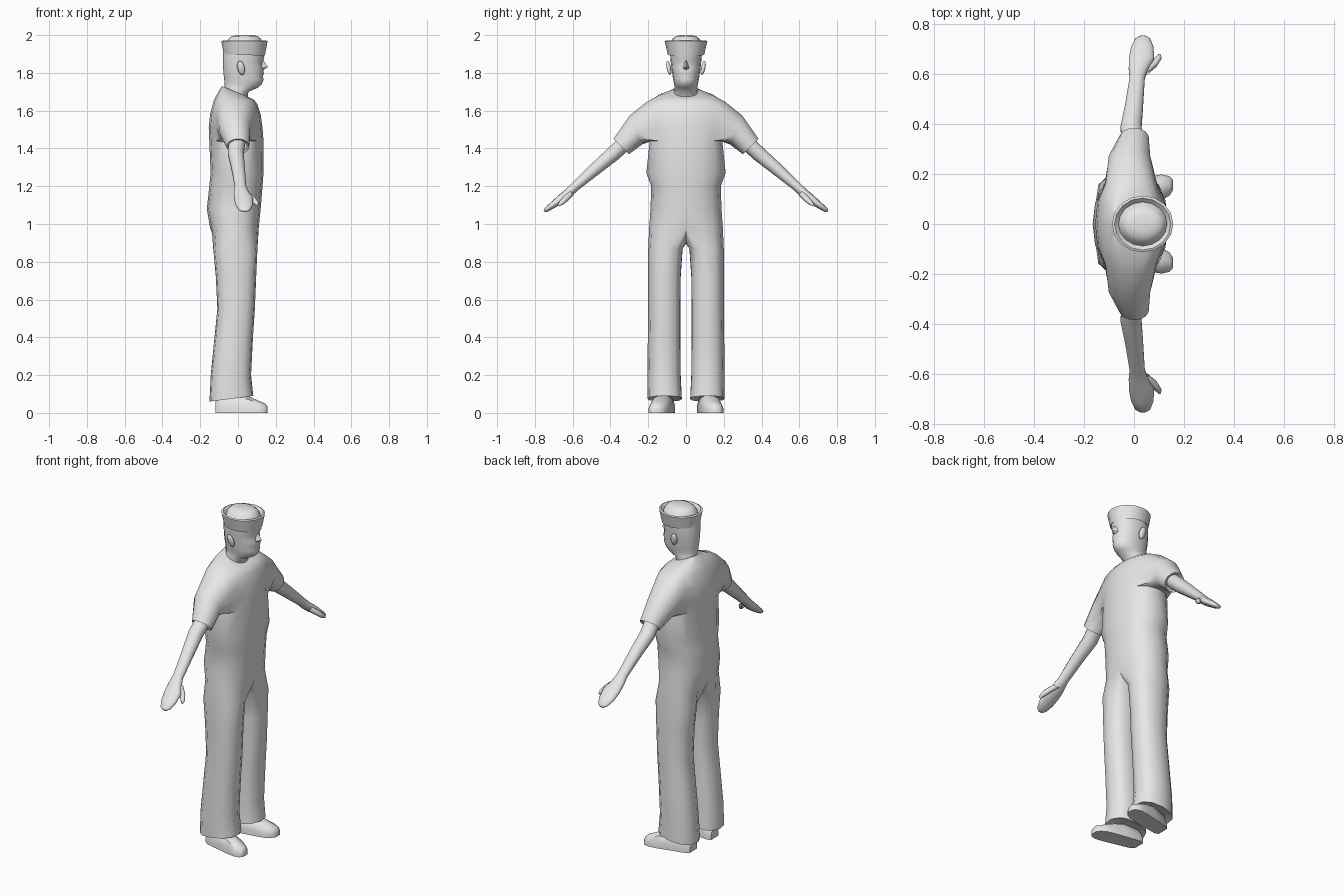
import bpy, bmesh, math
from mathutils import Vector

if "Cube" in bpy.data.objects:
    bpy.data.objects.remove(bpy.data.objects["Cube"])

grey = bpy.data.materials.new("light grey")
grey.diffuse_color = (0.8, 0.8, 0.8, 1)
grey.use_nodes = True
grey.node_tree.nodes["Principled BSDF"].inputs["Base Color"].default_value = grey.diffuse_color


def curve_pow(v, p):
    return math.copysign(abs(v) ** p, v)


def half_ring(bm, z, xb, xf, hy, tilt=0.0, n=9, p=0.85):
    """Open ring on the y >= 0 side, from front centre to back centre."""
    out = []
    for i in range(n):
        a = math.pi * i / (n - 1)
        c, s = curve_pow(math.cos(a), p), curve_pow(math.sin(a), p)
        y = 0 if i in (0, n - 1) else hy * s
        out.append(bm.verts.new(((xb + xf) / 2 + (xf - xb) / 2 * c, y, z + tilt * c)))
    return out


def tilted_ring(bm, y, z, x, rx, rt, up=(0.65, 0.76), n=14):
    """Closed ring across an arm; 'up' is its thickness direction in y, z."""
    u = Vector((0, up[0], up[1])).normalized()
    out = []
    for k in range(n):
        a = math.radians(90) + (k - 2) * math.tau / n
        c, s = math.cos(a), math.sin(a)
        out.append(bm.verts.new(Vector((x, y, z)) + Vector((-rx * -c, 0, 0)) + u * rt * s))
    return out


def join_rings(bm, rings, closed):
    for a, b in zip(rings, rings[1:]):
        for i in range(len(a) if closed else len(a) - 1):
            j = (i + 1) % len(a)
            bm.faces.new((a[i], a[j], b[j], b[i]))


def finish(bm, name, angle=50):
    """Mirror to the other side and turn the mesh into an object."""
    bmesh.ops.mirror(bm, geom=bm.verts[:] + bm.edges[:] + bm.faces[:],
                     axis='Y', merge_dist=0.0005)
    bmesh.ops.remove_doubles(bm, verts=bm.verts[:], dist=0.0002)
    bmesh.ops.recalc_face_normals(bm, faces=bm.faces[:])
    me = bpy.data.meshes.new(name)
    bm.to_mesh(me)
    bm.free()
    me.materials.append(grey)
    ob = bpy.data.objects.new(name, me)
    bpy.context.collection.objects.link(ob)
    bpy.ops.object.select_all(action='DESELECT')
    ob.select_set(True)
    bpy.context.view_layer.objects.active = ob
    bpy.ops.object.shade_smooth_by_angle(angle=math.radians(angle))
    return ob


# Clothes: torso rings from collar to hip
bm = bmesh.new()
torso = [half_ring(bm, *r) for r in (
    (1.700, -.085, .060, .070, -.03), (1.678, -.105, .085, .150, -.02),
    (1.645, -.128, .102, .210, -.01), (1.580, -.148, .120, .218),
    (1.510, -.155, .130, .207), (1.440, -.152, .135, .192),
    (1.270, -.145, .135, .210), (1.200, -.152, .130, .184),
    (1.080, -.165, .120, .188), (0.980, -.148, .110, .195))]
TOP, LOW = 2, 5
for r, (a, b) in enumerate(zip(torso, torso[1:])):
    for i in range(8):
        if TOP <= r < LOW and 2 <= i < 6:
            continue                       # armhole
        bm.faces.new((a[i], a[i + 1], b[i + 1], b[i]))
bm.faces.new(torso[0])

# Sleeves grow out of the armhole
hole = (torso[TOP][2:7] + [torso[r][6] for r in (3, 4)]
        + torso[LOW][6:1:-1] + [torso[r][2] for r in (4, 3)])
sleeve = [tilted_ring(bm, *r) for r in (
    (.265, 1.498, -.018, .085, .083, (.06, .14)),
    (.343, 1.410, .000, .060, .058, (.08, .08)),
    (.338, 1.415, .000, .045, .044, (.08, .08)))]
join_rings(bm, [hole] + sleeve, True)

# Trousers: hip ring closed by a crotch curve, then lofted to the hem
crotch = []
for k in range(1, 8):
    t = k / 8
    crotch.append(bm.verts.new((-.148 + .258 * t, 0, .98 - .085 * math.sin(math.pi * t) ** .6)))
legs = [torso[-1] + crotch]
angles = [math.radians(-40 + 260 * i / 8) for i in range(9)]
angles += [math.radians(220 + 100 * i / 8) for i in range(1, 8)]
for z, xb, xf, yi, yo, tilt in (
        (.870, -.132, .104, .018, .200, 0), (.720, -.118, .097, .028, .200, 0),
        (.550, -.110, .090, .030, .200, 0), (.400, -.125, .080, .030, .202, 0),
        (.200, -.145, .070, .028, .205, 0), (.075, -.152, .082, .022, .205, .015),
        (.085, -.125, .060, .045, .185, .015)):
    ring = []
    for a in angles:
        c, s = curve_pow(math.cos(a), .85), curve_pow(math.sin(a), .85)
        ring.append(bm.verts.new(((xb + xf) / 2 + (xf - xb) / 2 * c,
                                  (yi + yo) / 2 + (yo - yi) / 2 * s, z + tilt * c)))
    legs.append(ring)
join_rings(bm, legs, True)
bm.faces.new(legs[-1])
finish(bm, "shirt_and_trousers")

# Arms with flat hands
bm = bmesh.new()
arm = [tilted_ring(bm, *r) for r in (
    (.320, 1.432, -.005, .044, .040), (.385, 1.372, -.012, .043, .040),
    (.470, 1.300, .000, .037, .034), (.585, 1.200, .013, .031, .025),
    (.620, 1.167, .018, .040, .024), (.660, 1.135, .030, .052, .023),
    (.705, 1.100, .033, .046, .018), (.740, 1.075, .035, .030, .013),
    (.750, 1.067, .035, .012, .006))]
join_rings(bm, arm, True)
bm.faces.new(arm[-1])
# Thumbs
thumb = [tilted_ring(bm, *r, n=8) for r in (
    (.605, 1.165, .040, .020, .016), (.635, 1.135, .076, .019, .016),
    (.660, 1.112, .095, .015, .013), (.675, 1.098, .102, .006, .006))]
join_rings(bm, thumb, True)
bm.faces.new(thumb[-1])
finish(bm, "arms_and_hands", 60)

# Head and neck
bm = bmesh.new()
head = [half_ring(bm, *r, p=.95) for r in (
    (1.620, -.075, .045, .062), (1.700, -.070, .055, .063),
    (1.722, -.070, .105, .060), (1.740, -.071, .126, .063),
    (1.765, -.073, .136, .068), (1.782, -.075, .131, .071),
    (1.797, -.077, .137, .073), (1.825, -.079, .132, .077),
    (1.860, -.080, .132, .081), (1.880, -.080, .139, .083),
    (1.930, -.078, .136, .085))]
join_rings(bm, head, False)
bm.faces.new(head[-1])
head[8][1].co.x -= .010                    # eye sockets
# Nose
root, tip, base, side = [bm.verts.new(c) for c in (
    (.130, 0, 1.874), (.159, 0, 1.832), (.128, 0, 1.812), (.120, .021, 1.822))]
bm.faces.new((root, tip, side))
bm.faces.new((tip, base, side))
finish(bm, "head", 60)

# Ears
bm = bmesh.new()
bmesh.ops.create_uvsphere(bm, u_segments=10, v_segments=6, radius=1)
for v in bm.verts:
    x, y, z = v.co
    v.co = (.016 + .021 * x - .006 * z, .091 + .012 * y + .007 * z, 1.826 + .038 * z)
finish(bm, "ears", 60)

# Round cap with upturned brim and low dome
bm = bmesh.new()
cap = [half_ring(bm, *r, p=1) for r in (
    (1.905, -.070, .130, .085, -.004), (1.895, -.076, .142, .096, -.004),
    (1.968, -.088, .157, .113), (1.972, -.078, .147, .104),
    (1.955, -.062, .132, .088), (1.980, -.052, .122, .072),
    (1.994, -.035, .105, .055), (2.000, -.010, .080, .030))]
join_rings(bm, cap, False)
bm.faces.new(cap[-1])
finish(bm, "cap", 40)

# Shoes, toes turned outwards
bm = bmesh.new()
section = ((-1, 0), (-1, .4), (-.75, .8), (0, 1), (.75, .8), (1, .4), (1, 0))
shoe = []
for x, w, h in ((-.120, .035, .060), (-.095, .048, .090), (.000, .051, .105),
                (.060, .054, .086), (.110, .052, .064), (.143, .038, .050),
                (.156, .020, .034)):
    yc = .10 + (x + .12) * .2
    shoe.append([bm.verts.new((x, yc + w * a, h * b)) for a, b in section])
join_rings(bm, shoe, True)
bm.faces.new(shoe[0])
bm.faces.new(shoe[-1])
finish(bm, "shoes", 45)
